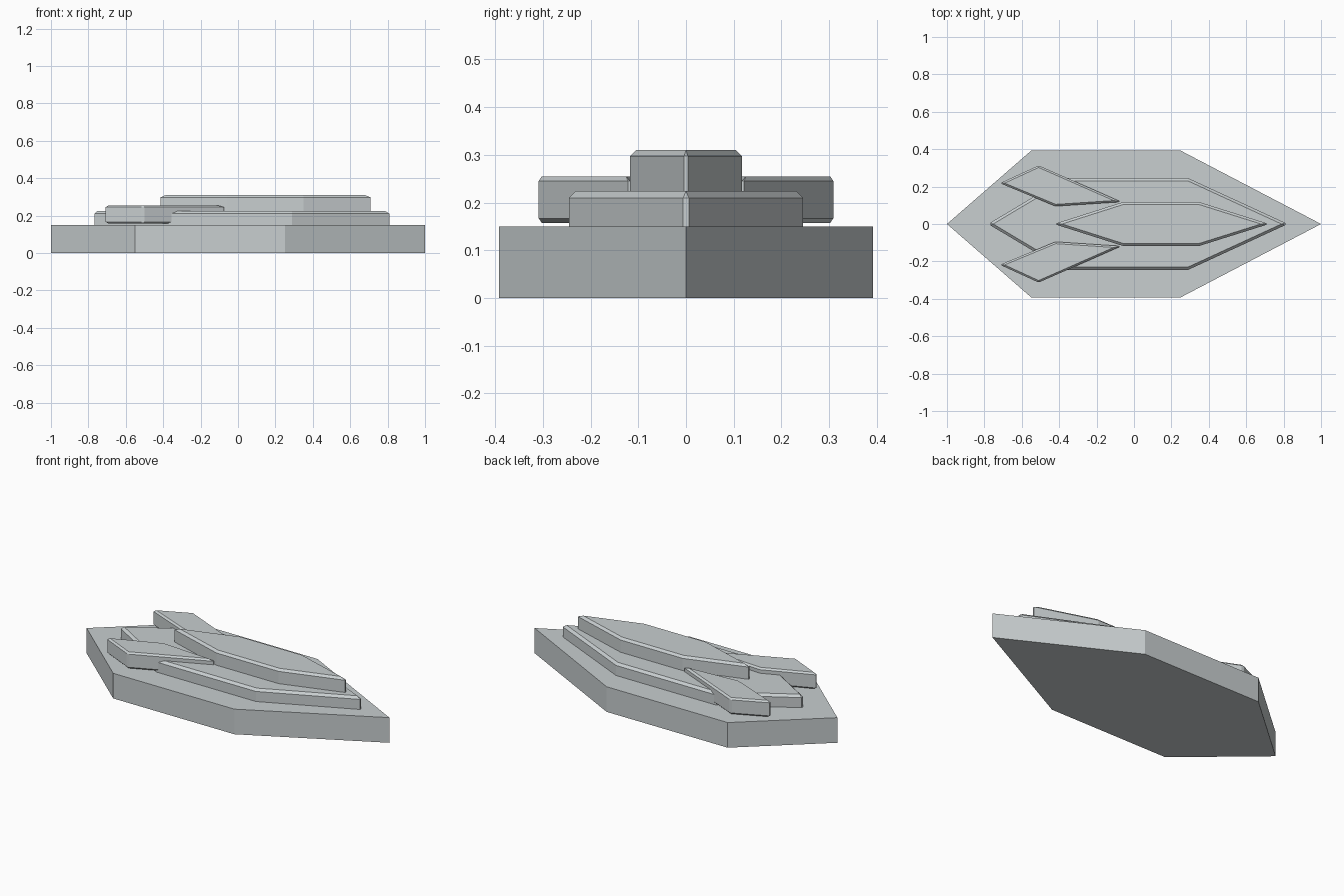
import bpy

if "Cube" in bpy.data.objects:
    bpy.data.objects.remove(bpy.data.objects["Cube"])

grey = bpy.data.materials.new("light grey")
grey.diffuse_color = (0.58, 0.62, 0.63, 1)
grey.use_nodes = True
grey.node_tree.nodes["Principled BSDF"].inputs["Base Color"].default_value = grey.diffuse_color


def slab(name, outline, z0, z1, bevel=0.0):
    """Extrude a flat outline from z0 to z1, with chamfered sharp edges."""
    n = len(outline)
    verts = [(x, y, z) for z in (z0, z1) for x, y in outline]
    faces = [tuple(reversed(range(n))), tuple(range(n, 2 * n))]
    faces += [(i, (i + 1) % n, n + (i + 1) % n, n + i) for i in range(n)]
    mesh = bpy.data.meshes.new(name)
    mesh.from_pydata(verts, [], faces)
    mesh.materials.append(grey)
    obj = bpy.data.objects.new(name, mesh)
    bpy.context.collection.objects.link(obj)
    if bevel:
        mod = obj.modifiers.new("chamfer", 'BEVEL')
        mod.width = bevel
        mod.segments = 1
        mod.limit_method = 'ANGLE'
        mod.angle_limit = 0.56
    return obj


def hexagon(back, back_corner, front_corner, front, half):
    """Long hexagon, symmetric in y, counter-clockwise."""
    return [(back, 0), (back_corner, -half), (front_corner, -half),
            (front, 0), (front_corner, half), (back_corner, half)]


# Stacked hull plates
slab("base_plate", hexagon(-1, -0.55, 0.25, 1, 0.392), 0, 0.15)
slab("middle_plate", hexagon(-0.78, -0.37, 0.29, 0.822, 0.245), 0.135, 0.224, 0.014)
slab("top_plate", hexagon(-0.428, -0.06, 0.35, 0.722, 0.117), 0.21, 0.31, 0.013)

# Pair of swept fins
fin = [(-0.717, 0.218), (-0.42, 0.095), (-0.067, 0.118), (-0.51, 0.313)]
slab("left_fin", fin, 0.157, 0.255, 0.01)
slab("right_fin", [(x, -y) for x, y in reversed(fin)], 0.157, 0.255, 0.01)
